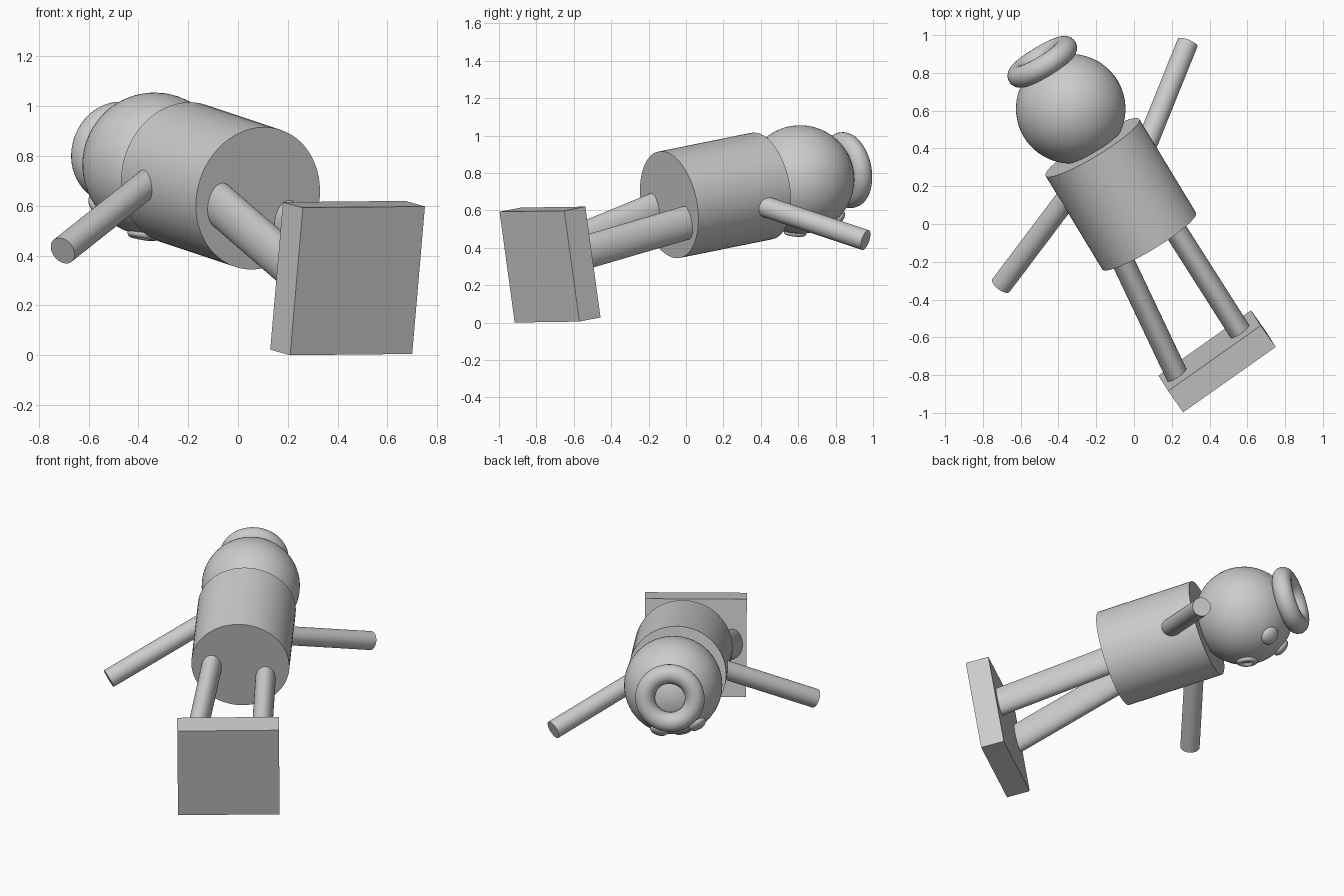
import bpy
from math import radians
from mathutils import Matrix, Vector

if "Cube" in bpy.data.objects:
    bpy.data.objects.remove(bpy.data.objects["Cube"], do_unlink=True)

GREY = (0.6, 0.6, 0.6, 1)
mat = bpy.data.materials.new("plain_grey")
mat.use_nodes = True
mat.diffuse_color = GREY
mat.node_tree.nodes["Principled BSDF"].inputs["Base Color"].default_value = GREY


def frame(origin, z_dir, x_hint):
    """Matrix at origin with z along z_dir and x close to x_hint."""
    z = Vector(z_dir).normalized()
    x = Vector(x_hint)
    x = (x - z * x.dot(z)).normalized()
    m = Matrix((x, z.cross(x), z)).transposed().to_4x4()
    m.translation = origin
    return m


def finish(name, matrix, scale=(1, 1, 1), smooth=True):
    obj = bpy.context.object
    obj.name = name
    obj.matrix_world = matrix @ Matrix.Diagonal((*scale, 1))
    obj.data.materials.append(mat)
    if smooth:
        bpy.ops.object.shade_smooth_by_angle(angle=radians(40))


def rod(name, start, end, rx, ry, x_hint, extend=(0, 0)):
    """Round bar between two points, lengthened at either end."""
    a, b = Vector(start), Vector(end)
    d = (b - a).normalized()
    a, b = a - d * extend[0], b + d * extend[1]
    bpy.ops.mesh.primitive_cylinder_add(vertices=64, radius=1, depth=1)
    finish(name, frame((a + b) / 2, d, x_hint), (rx, ry, (b - a).length))


def ball(name, matrix, scale):
    bpy.ops.mesh.primitive_uv_sphere_add(segments=64, ring_count=32, radius=1)
    finish(name, matrix, scale)


def ring(name, matrix, major, minor):
    bpy.ops.mesh.primitive_torus_add(major_segments=64, minor_segments=24,
                                     major_radius=major, minor_radius=minor)
    finish(name, matrix)


# Body axes: up runs from the legs to the head, side across the shoulders
hips = Vector((0.08, -0.09, 0.63))
neck = Vector((-0.22, 0.405, 0.73))
up = (neck - hips).normalized()
side = Vector((0.83, 0.526, -0.19))
side = (side - up * side.dot(up)).normalized()
face = up.cross(side)
if face.z > 0:
    face = -face

# Torso, head and hat ring
rod("torso", hips, neck, 0.29, 0.29, side)
head = Vector((-0.335, 0.61, 0.765))
ball("head", frame(head, up, side), (0.29, 0.29, 0.29))
ring("hat_ring", frame(head + up * 0.295, up, side), 0.147, 0.058)

# Face: flattened eyes and a ring mouth, seated on the head
for name, s in (("left_eye", 1), ("right_eye", -1)):
    out = side * 0.115 * s + up * 0.147 + face * 0.22
    ball(name, frame(head + out, out, up), (0.055, 0.055, 0.03))
out = up * -0.046 + face * 0.283
ring("mouth", frame(head + out, out, side), 0.045, 0.017)

# Arms
rod("right_arm", (-0.704, -0.325, 0.42), (-0.376, 0.11, 0.68),
    0.057, 0.057, up, (0, 0.12))
rod("left_arm", (0.284, 0.96, 0.441), (0.083, 0.462, 0.607),
    0.056, 0.056, up, (0, 0.12))

# Base block
across = Vector((0.817, 0.575, 0.017))
block = frame((0.44, -0.727, 0.31), (0.085, -0.135, 0.987), across)
bpy.ops.mesh.primitive_cube_add(size=1)
finish("base_block", block, (0.6, 0.14, 0.6), smooth=False)

# Legs, oval in section, sunk into the torso and the base block
rod("left_leg", (0.229, -0.048, 0.519), (0.553, -0.557, 0.37),
    0.06, 0.09, across, (0.12, 0.05))
rod("right_leg", (-0.051, -0.214, 0.585), (0.22, -0.785, 0.35),
    0.06, 0.09, across, (0.12, 0.05))
